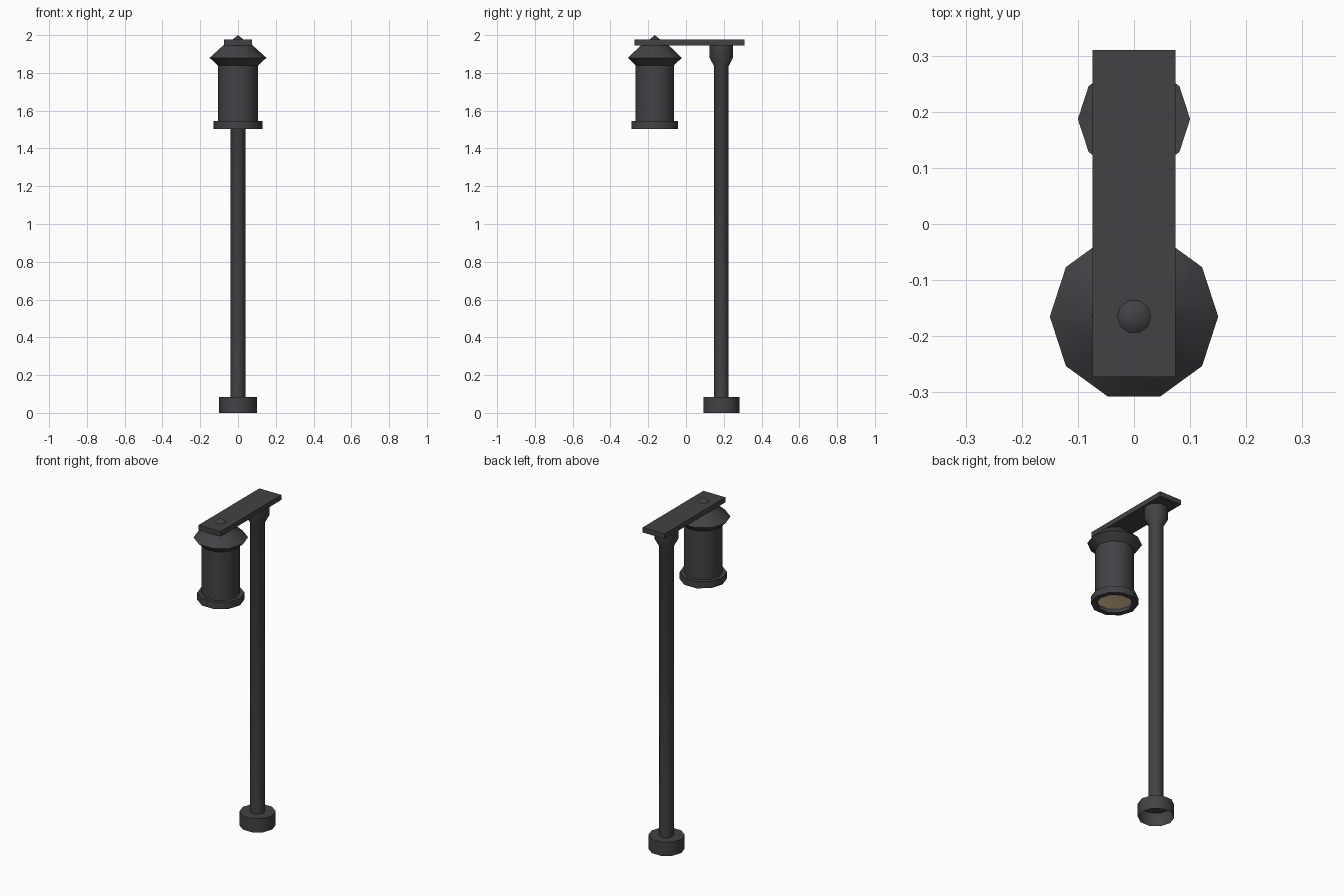
import bpy
import bmesh
from math import cos, sin, radians, tau

if "Cube" in bpy.data.objects:
    bpy.data.objects.remove(bpy.data.objects["Cube"])

SIDES = 10


def material(name, colour):
    mat = bpy.data.materials.new(name)
    mat.diffuse_color = (*colour, 1)
    mat.use_nodes = True
    mat.node_tree.nodes["Principled BSDF"].inputs["Base Color"].default_value = mat.diffuse_color
    return mat


metal = material("dark_metal", (0.055, 0.054, 0.06))
glow = material("warm_glow", (0.92, 0.68, 0.4))


def finish(name, bm, mat, smooth=True):
    mesh = bpy.data.meshes.new(name)
    bm.to_mesh(mesh)
    bm.free()
    obj = bpy.data.objects.new(name, mesh)
    bpy.context.collection.objects.link(obj)
    mesh.materials.append(mat)
    if smooth:
        bpy.ops.object.select_all(action='DESELECT')
        obj.select_set(True)
        bpy.context.view_layer.objects.active = obj
        bpy.ops.object.shade_smooth_by_angle(angle=radians(40))
    return obj


def lathe(name, profile, y, mat):
    """Ten-sided turned part; profile is (radius, z), radius 0 makes a point."""
    bm = bmesh.new()
    rings = []
    for r, z in profile:
        if r == 0:
            rings.append([bm.verts.new((0, y, z))] * SIDES)
        else:
            rings.append([bm.verts.new((r * cos(tau * i / SIDES),
                                        y + r * sin(tau * i / SIDES), z))
                          for i in range(SIDES)])
    for a, b in zip(rings, rings[1:]):
        for i in range(SIDES):
            j = (i + 1) % SIDES
            bm.faces.new(list(dict.fromkeys((a[i], a[j], b[j], b[i]))))
    return finish(name, bm, mat)


POLE_Y, LAMP_Y = 0.187, -0.165

# Post: hollow foot, slim shaft and flared collar
lathe("post", [(0.1, 0), (0.1, 0.083), (0.04, 0.083), (0.04, 1.835),
               (0.065, 1.88), (0.065, 1.948)], POLE_Y, metal)

# Lantern housing: recessed mouth, bottom rim, body and flared roof
lathe("lantern_housing", [(0.1, 1.53), (0.1, 1.503), (0.13, 1.503),
                          (0.13, 1.545), (0.107, 1.545), (0.107, 1.84),
                          (0.15, 1.88), (0.075, 1.948), (0, 1.948)],
      LAMP_Y, metal)

# Glowing lens inside the mouth
lathe("lantern_lens", [(0, 1.535), (0.1, 1.525)], LAMP_Y, glow)

# Pointed finial above the arm
lathe("finial", [(0.03, 1.97), (0.03, 1.976), (0, 2.0)], LAMP_Y, metal)

# Flat arm joining post and lantern
bm = bmesh.new()
bmesh.ops.create_cube(bm, size=1)
bmesh.ops.scale(bm, vec=(0.148, 0.583, 0.03), verts=bm.verts)
bmesh.ops.translate(bm, vec=(0, 0.019, 1.961), verts=bm.verts)
finish("arm", bm, metal, smooth=False)
